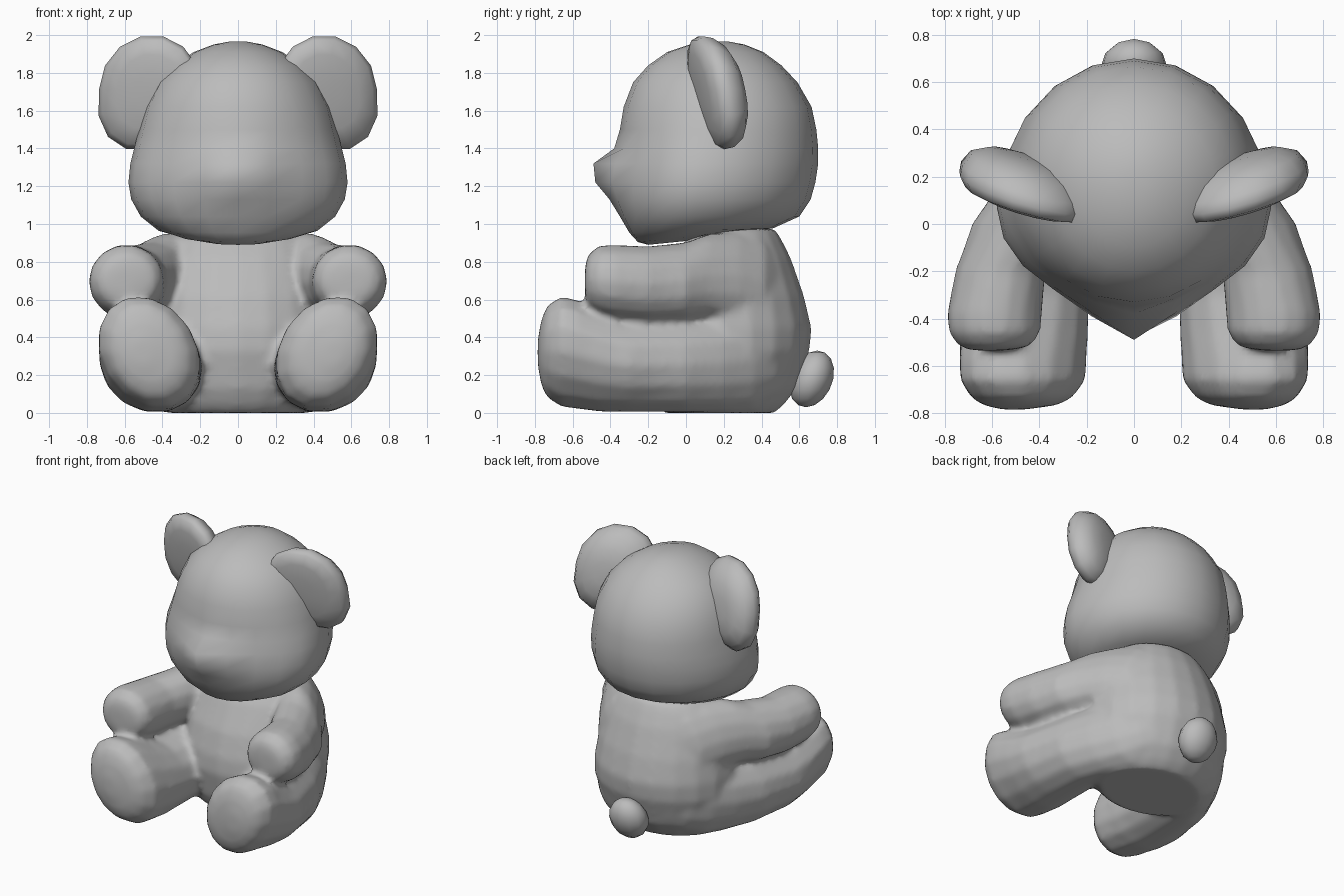
import bpy, bmesh, math

fur = bpy.data.materials.new("grey fur")
fur.diffuse_color = (0.5, 0.5, 0.5, 1)


def shade(obj):
    bpy.ops.object.select_all(action='DESELECT')
    obj.select_set(True)
    bpy.context.view_layer.objects.active = obj
    bpy.ops.object.shade_smooth_by_angle(angle=math.radians(70))


def finish(name, bm):
    bmesh.ops.recalc_face_normals(bm, faces=bm.faces)
    mesh = bpy.data.meshes.new(name)
    bm.to_mesh(mesh)
    bm.free()
    mesh.materials.append(fur)
    obj = bpy.data.objects.new(name, mesh)
    bpy.context.collection.objects.link(obj)
    shade(obj)
    return obj


def add_loft(bm, rings):
    """Skin a stack of closed rings and cap both ends."""
    loops = [[bm.verts.new(p) for p in ring] for ring in rings]
    n = len(loops[0])
    for a, b in zip(loops, loops[1:]):
        for i in range(n):
            j = (i + 1) % n
            bm.faces.new((a[i], a[j], b[j], b[i]))
    for end in (loops[0], loops[-1]):
        bmesh.ops.poke(bm, faces=[bm.faces.new(end)])


def add_pair(bm, rings):
    add_loft(bm, rings)
    add_loft(bm, [[(-x, y, z) for x, y, z in ring] for ring in rings])


def angles(n):
    return [2 * math.pi * i / n for i in range(n)]


def flat_ring(z, half, front, back, wide, push=0, spread=0.4, tilt=0, n=20):
    """Horizontal oval, widest at y = wide, with an optional pointed front."""
    ring = []
    for t in angles(n):
        off = min(t, 2 * math.pi - t)
        c = math.cos(t)
        y = wide - c * ((wide - front) if c > 0 else (back - wide))
        ring.append((half * math.sin(t),
                     y - push * math.exp(-(off / spread) ** 2), z + tilt * (y + 0.1)))
    return ring


def limb_ring(y, cx, cz, rx, rz, lean=0.0, n=14):
    """Upright ellipse facing forward."""
    return [(cx + rx * math.cos(t) + lean * rz * math.sin(t), y, cz + rz * math.sin(t))
            for t in angles(n)]


# Head: z, half width, front, back, widest y, muzzle push, muzzle spread, tilt
bm = bmesh.new()
add_loft(bm, [flat_ring(*r) for r in (
    (0.90, 0.14, -0.20, 0.02, -0.09, 0, 1, 0.1),
    (0.92, 0.29, -0.255, 0.25, -0.02, 0, 1, 0.1),
    (0.96, 0.42, -0.30, 0.46, 0.03, 0, 1, 0.03),
    (1.04, 0.515, -0.34, 0.60, 0.05, 0.01, 0.5),
    (1.13, 0.565, -0.35, 0.66, 0.06, 0.055, 0.45),
    (1.22, 0.58, -0.35, 0.685, 0.07, 0.13, 0.36),
    (1.32, 0.57, -0.35, 0.70, 0.09, 0.14, 0.30),
    (1.40, 0.55, -0.345, 0.70, 0.12, 0.035, 0.25),
    (1.50, 0.525, -0.34, 0.69, 0.15, 0.01, 0.25), (1.62, 0.495, -0.33, 0.665, 0.17),
    (1.75, 0.43, -0.28, 0.59, 0.17), (1.84, 0.345, -0.20, 0.505, 0.17),
    (1.91, 0.235, -0.10, 0.41, 0.17), (1.95, 0.13, 0.02, 0.31, 0.17),
    (1.965, 0.05, 0.12, 0.23, 0.17))])
finish("head", bm)

# Body: torso, arms and legs fused into one soft skin
bm = bmesh.new()
add_loft(bm, [flat_ring(*r) for r in (
    (0.0, 0.37, -0.12, 0.47, 0.15), (0.05, 0.42, -0.16, 0.525, 0.16),
    (0.13, 0.47, -0.20, 0.585, 0.18), (0.33, 0.515, -0.24, 0.655, 0.2),
    (0.45, 0.515, -0.23, 0.665, 0.2), (0.62, 0.49, -0.18, 0.625, 0.2),
    (0.82, 0.43, -0.08, 0.555, 0.2), (0.92, 0.375, 0.0, 0.505, 0.2),
    (0.975, 0.29, 0.10, 0.47, 0.25))])
# Arms: y, centre x, centre z, radii, lean
add_pair(bm, [limb_ring(*r) for r in (
    (-0.535, 0.61, 0.70, 0.07, 0.07), (-0.52, 0.59, 0.70, 0.15, 0.14),
    (-0.46, 0.59, 0.705, 0.195, 0.183), (-0.38, 0.59, 0.695, 0.203, 0.198),
    (-0.20, 0.565, 0.685, 0.193, 0.20, -0.05), (0.0, 0.49, 0.70, 0.195, 0.207, -0.18),
    (0.12, 0.42, 0.73, 0.18, 0.222, -0.2), (0.28, 0.325, 0.73, 0.18, 0.235, -0.25),
    (0.42, 0.25, 0.70, 0.165, 0.23, -0.25), (0.50, 0.18, 0.67, 0.12, 0.18, -0.2))])
# Legs with larger, slightly leaning feet
add_pair(bm, [limb_ring(*r) for r in (
    (-0.785, 0.51, 0.32, 0.05, 0.07, 0.1), (-0.765, 0.48, 0.32, 0.16, 0.18, 0.15),
    (-0.735, 0.475, 0.325, 0.213, 0.248, 0.15),
    (-0.66, 0.47, 0.325, 0.263, 0.298, 0.2), (-0.58, 0.47, 0.31, 0.268, 0.293, 0.2),
    (-0.45, 0.465, 0.275, 0.272, 0.274, 0.15), (-0.30, 0.46, 0.25, 0.272, 0.25, 0.1),
    (0.0, 0.42, 0.253, 0.24, 0.253), (0.20, 0.35, 0.263, 0.22, 0.263),
    (0.36, 0.28, 0.28, 0.20, 0.27), (0.48, 0.20, 0.29, 0.18, 0.22),
    (0.55, 0.15, 0.30, 0.13, 0.16))])
body = finish("body", bm)
remesh = body.modifiers.new("fuse", 'REMESH')
remesh.mode = 'VOXEL'
remesh.voxel_size = 0.022
remesh.use_smooth_shade = True
soften = body.modifiers.new("soften", 'SMOOTH')
soften.factor = 0.5
soften.iterations = 6


# Ears: gently domed tilted front, fuller back, drawn out towards the bottom
def ear_ring(scale, depth):
    ring = []
    for t in angles(14):
        s = math.sin(t)
        x = 0.465 + scale * (0.27 * math.cos(t) - (0.01 if s > 0 else 0.07) * s)
        z = 1.715 + scale * (0.285 if s > 0 else 0.325) * s
        ring.append((x, 0.23 + 0.275 * x - 0.161 * z + depth, z))
    return ring


bm = bmesh.new()
add_pair(bm, [ear_ring(*r) for r in (
    (0.3, -0.025), (0.65, -0.015), (0.92, 0.005), (1.0, 0.045), (0.97, 0.09),
    (0.82, 0.15), (0.55, 0.19), (0.25, 0.205))])
finish("ears", bm)

# Tail
bm = bmesh.new()
bmesh.ops.create_uvsphere(bm, u_segments=12, v_segments=8, radius=1)
for v in bm.verts:
    x, y, z = v.co
    v.co = (0.14 * x, 0.665 + 0.115 * y + 0.03 * z, 0.18 + 0.15 * z)
finish("tail", bm)
